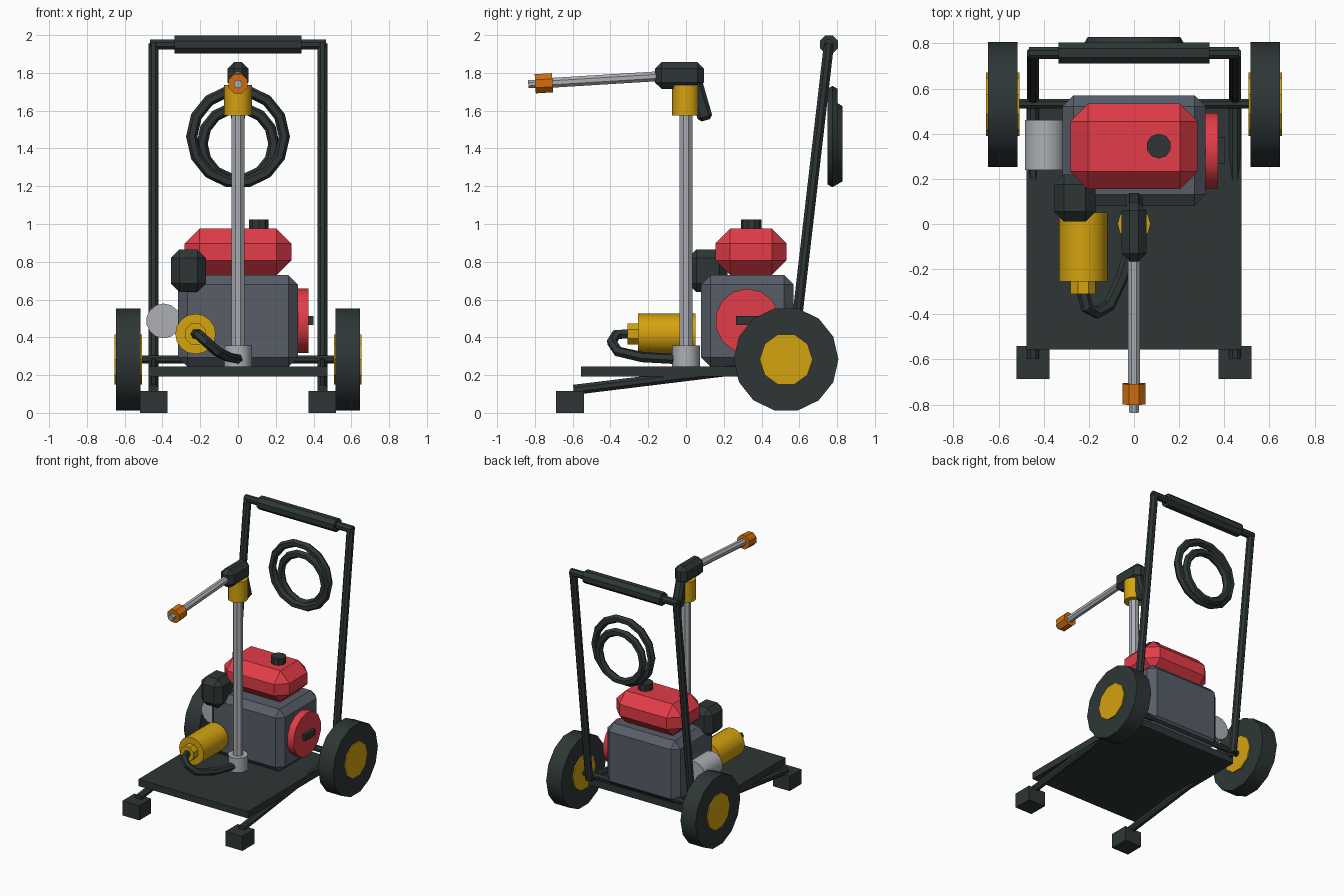
import bpy, math
from mathutils import Vector

if "Cube" in bpy.data.objects:
    bpy.data.objects.remove(bpy.data.objects["Cube"], do_unlink=True)


def linear(c):
    c /= 255
    return c / 12.92 if c <= 0.04045 else ((c + 0.055) / 1.055) ** 2.4


def material(name, r, g, b):
    m = bpy.data.materials.new(name)
    m.use_nodes = True
    col = (linear(r), linear(g), linear(b), 1)
    m.diffuse_color = col
    m.node_tree.nodes["Principled BSDF"].inputs["Base Color"].default_value = col
    return m


black = material("charcoal", 46, 54, 54)
grey = material("engine grey", 87, 93, 104)
steel = material("light steel", 172, 175, 180)
red = material("red", 226, 60, 72)
yellow = material("yellow", 212, 163, 15)
orange = material("orange", 212, 110, 15)


def finish(name, mat):
    ob = bpy.context.object
    ob.name = name
    ob.data.materials.clear()
    ob.data.materials.append(mat)
    bpy.ops.object.shade_smooth_by_angle(angle=math.radians(31))
    return ob


def box(name, lo, hi, mat, chamfer=0.0, tilt=0.0):
    lo, hi = Vector(lo), Vector(hi)
    bpy.ops.mesh.primitive_cube_add(size=1, location=(lo + hi) / 2, rotation=(tilt, 0, 0))
    bpy.context.object.scale = hi - lo
    bpy.ops.object.transform_apply(location=False, rotation=False, scale=True)
    if chamfer:
        mod = bpy.context.object.modifiers.new("chamfer", "BEVEL")
        mod.width, mod.segments = chamfer, 1
        bpy.ops.object.modifier_apply(modifier=mod.name)
    return finish(name, mat)


def rod(name, a, b, r, mat, sides=8, half_turn=False):
    a, b = Vector(a), Vector(b)
    bpy.ops.mesh.primitive_cylinder_add(vertices=sides, radius=r, depth=(b - a).length,
                                        location=(a + b) / 2)
    ob = bpy.context.object
    ob.rotation_mode = "QUATERNION"
    ob.rotation_quaternion = (b - a).to_track_quat("Z", "Y")
    if half_turn:
        for v in ob.data.vertices:
            x, y, s = v.co.x, v.co.y, math.pi / sides
            v.co.x = x * math.cos(s) - y * math.sin(s)
            v.co.y = x * math.sin(s) + y * math.cos(s)
    return finish(name, mat)


# Cart: wheels, feet, rails and handle uprights on both sides
for side, s in (("left", 1), ("right", -1)):
    rod(side + "_wheel", (s * 0.517, 0.53, 0.283), (s * 0.647, 0.53, 0.283), 0.277, black, 14, True)
    rod(side + "_hub", (s * 0.508, 0.53, 0.283), (s * 0.655, 0.53, 0.283), 0.14, yellow, 10, True)
    x = s * 0.447
    box(side + "_foot", (x - 0.073, -0.687, 0), (x + 0.073, -0.54, 0.115), black)
    rod(side + "_rail", (x, -0.595, 0.122), (x, 0.55, 0.262), 0.029, black, 8, True)
    rod(side + "_upright", (x, 0.56, 0.255), (x, 0.757, 1.955), 0.029, black, 8, True)

rod("axle", (-0.53, 0.533, 0.283), (0.53, 0.533, 0.283), 0.023, black, 8, True)
box("deck", (-0.475, -0.555, 0.192), (0.475, 0.53, 0.245), black)
rod("handle_bar", (-0.465, 0.757, 1.95), (0.465, 0.757, 1.95), 0.028, black, 8, True)
rod("handle_grip", (-0.335, 0.757, 1.95), (0.335, 0.757, 1.95), 0.051, black, 8, True)

# Coiled hose behind the handle
for name, y, z, major in (("outer_coil", 0.775, 1.463, 0.245), ("inner_coil", 0.802, 1.425, 0.19)):
    bpy.ops.mesh.primitive_torus_add(major_radius=major, minor_radius=0.03, major_segments=14,
                                     minor_segments=6, location=(0, y, z),
                                     rotation=(math.pi / 2, 0, 0))
    finish(name, black)

# Engine
box("engine_block", (-0.317, 0.08, 0.243), (0.317, 0.57, 0.73), grey, 0.05)
box("fuel_tank", (-0.282, 0.155, 0.73), (0.282, 0.533, 0.975), red, 0.078)
rod("fuel_cap", (0.11, 0.345, 0.95), (0.11, 0.345, 1.025), 0.055, black, 10)
box("air_filter", (-0.355, 0.01, 0.64), (-0.17, 0.22, 0.865), black, 0.045)
rod("muffler", (-0.394, 0.24, 0.487), (-0.394, 0.46, 0.487), 0.092, steel, 14)
rod("starter_cover", (0.3, 0.325, 0.487), (0.373, 0.325, 0.487), 0.171, red, 14)
box("starter_pull", (0.365, 0.265, 0.465), (0.4, 0.385, 0.512), black)

# Pump with its outlet and feed hose
rod("pump", (-0.225, 0.05, 0.418), (-0.225, -0.255, 0.418), 0.107, yellow, 16)
rod("pump_outlet", (-0.225, -0.25, 0.418), (-0.225, -0.31, 0.418), 0.06, yellow, 8, True)

path = [(-0.225, -0.3, 0.418), (-0.21, -0.37, 0.415), (-0.165, -0.393, 0.375),
        (-0.11, -0.36, 0.325), (-0.05, -0.23, 0.295), (0, -0.05, 0.285)]
curve = bpy.data.curves.new("feed_hose", "CURVE")
curve.dimensions = "3D"
curve.bevel_depth, curve.bevel_resolution = 0.028, 1
curve.use_fill_caps = True
spline = curve.splines.new("POLY")
spline.points.add(len(path) - 1)
for point, co in zip(spline.points, path):
    point.co = (*co, 1)
hose = bpy.data.objects.new("feed_hose", curve)
bpy.context.collection.objects.link(hose)
bpy.ops.object.select_all(action="DESELECT")
hose.select_set(True)
bpy.context.view_layer.objects.active = hose
bpy.ops.object.convert(target="MESH")
finish("feed_hose", black)

# Standing post and spray gun
rod("post_base", (0, 0, 0.24), (0, 0, 0.357), 0.073, steel, 12)
rod("post", (0, 0, 0.25), (0, 0, 1.65), 0.038, steel, 8, True)
rod("post_collar", (0, 0, 1.575), (0, 0, 1.735), 0.073, yellow, 12)
box("gun_body", (-0.055, -0.165, 1.715), (0.055, 0.095, 1.857), black, 0.035)
box("gun_grip", (-0.037, 0.035, 1.545), (0.037, 0.115, 1.76), black, 0.018, 0.28)

# Lance with nozzle
start, end = Vector((0, -0.1, 1.785)), Vector((0, -0.835, 1.74))
rod("lance", start, start.lerp(end, 0.9), 0.028, steel, 8, True)
rod("nozzle", start.lerp(end, 0.825), start.lerp(end, 0.95), 0.055, orange, 8, True)
rod("nozzle_tip", start.lerp(end, 0.85), end, 0.023, steel, 8, True)
